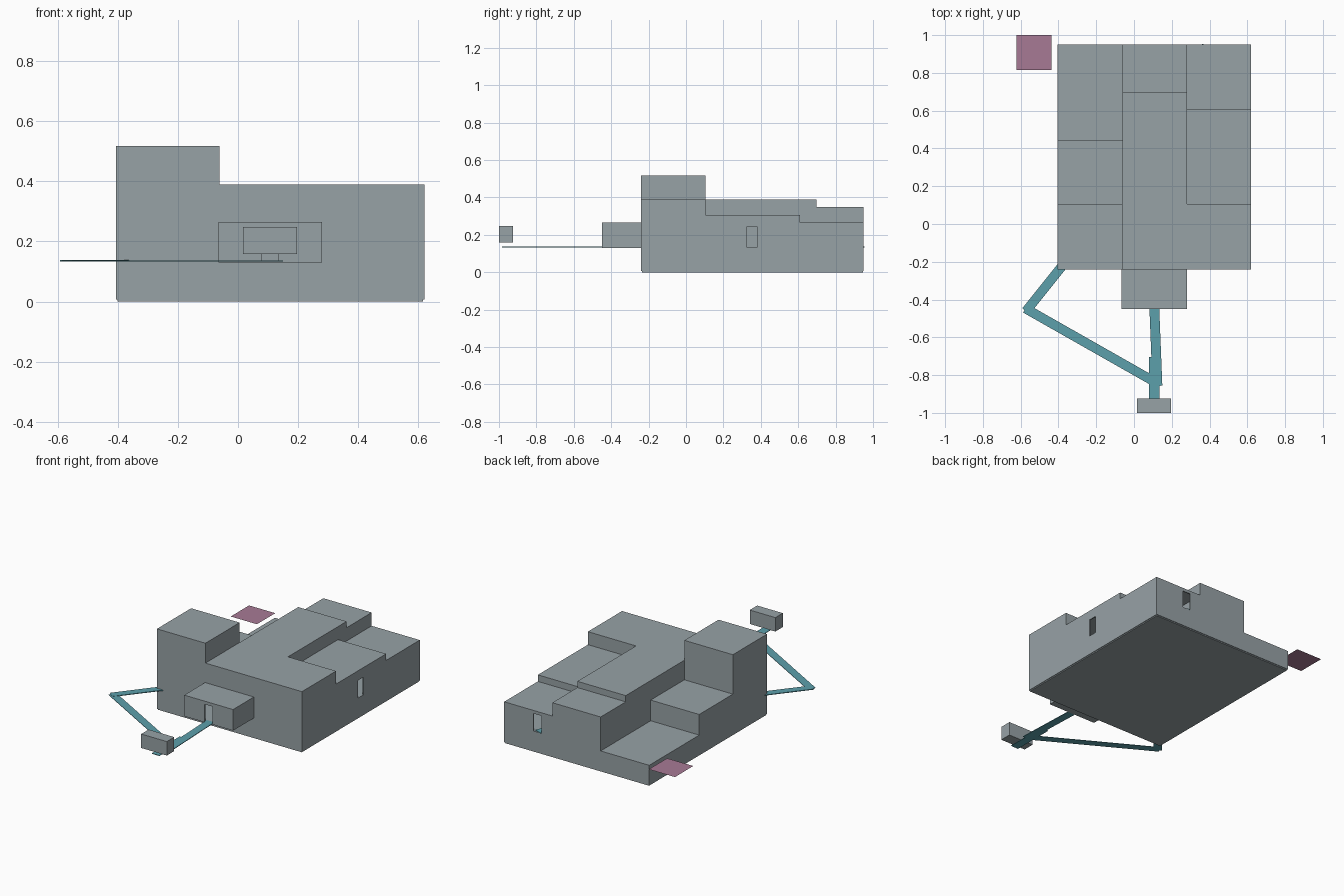
import bpy, bmesh
from mathutils import Vector

if "Cube" in bpy.data.objects:
    bpy.data.objects.remove(bpy.data.objects["Cube"])


def material(name, rgb):
    m = bpy.data.materials.new(name)
    m.diffuse_color = (*rgb, 1)
    m.use_nodes = True
    m.node_tree.nodes["Principled BSDF"].inputs["Base Color"].default_value = m.diffuse_color
    return m


GREY = material("stone_grey", (0.31, 0.36, 0.38))
TEAL = material("path_teal", (0.107, 0.35, 0.41))
PINK = material("marker_pink", (0.39, 0.195, 0.30))


def finish(name, bm, mat):
    me = bpy.data.meshes.new(name)
    bm.to_mesh(me)
    bm.free()
    me.materials.append(mat)
    ob = bpy.data.objects.new(name, me)
    bpy.context.collection.objects.link(ob)
    return ob


def inside(p, boxes):
    return any(all(b[a][0] < p[a] < b[a][1] for a in range(3)) for b in boxes)


def carved(name, solids, voids, mat):
    """Skin of the solid boxes minus the void boxes."""
    ax = []
    for a in range(3):
        vals = sorted({round(v, 4) for b in solids + voids for v in b[a]})
        ax.append([vals[0] - 1] + vals + [vals[-1] + 1])
    n = [len(v) - 1 for v in ax]

    def full(c):
        p = [(ax[a][c[a]] + ax[a][c[a] + 1]) / 2 for a in range(3)]
        return inside(p, solids) and not inside(p, voids)

    cells = {(i, j, k) for i in range(n[0]) for j in range(n[1])
             for k in range(n[2]) if full((i, j, k))}
    bm = bmesh.new()
    for c in cells:
        for a in range(3):
            u, v = (a + 1) % 3, (a + 2) % 3
            for s in (0, 1):
                nb = list(c)
                nb[a] += 2 * s - 1
                if tuple(nb) in cells:
                    continue
                ring = []
                for du, dv in ((0, 0), (1, 0), (1, 1), (0, 1)):
                    q = list(c)
                    q[a] += s
                    q[u] += du
                    q[v] += dv
                    ring.append(bm.verts.new([ax[t][q[t]] for t in range(3)]))
                bm.faces.new(ring if s else ring[::-1])
    bmesh.ops.remove_doubles(bm, verts=bm.verts, dist=0.0005)
    bmesh.ops.dissolve_limit(bm, angle_limit=0.01, verts=bm.verts, edges=bm.edges)
    return finish(name, bm, mat)


# Main building: stepped blocks in three columns
FLOOR, W = 0.133, 0.007
X0, X1, X2, X3 = -0.405, -0.062, 0.28, 0.62
Y0, Y1, Y2 = -0.24, 0.105, 0.95
B = 0.007
blocks = [
    ((X0, X1), (Y0, Y1), (B, 0.517)),       # tower
    ((X0, X1), (Y1, 0.445), (B, 0.265)),    # middle step
    ((X0, X1), (0.445, Y2), (B, 0.133)),    # low terrace
    ((X1, X2), (Y0, 0.697), (B, 0.39)),     # central hall
    ((X1, X2), (0.697, Y2), (B, 0.35)),     # rear hall
    ((X2, X3), (Y0, Y1), (B, 0.39)),        # front right wing
    ((X2, X3), (Y1, 0.61), (B, 0.307)),     # side room
    ((X2, X3), (0.61, Y2), (B, 0.265)),     # back room
    ((X0 + 0.004, X3 - 0.004), (Y0 + 0.004, Y2 - 0.004), (0, B)),  # footing
]
rooms = [
    ((X2 + W, X3 - W), (Y1 + W, 0.61 - W), (FLOOR, 0.30)),
    ((X2 + W, X3 - W), (0.61 + W, Y2 - W), (FLOOR, 0.258)),
    ((X3 - 2 * W, X3 + W), (0.325, 0.38), (FLOOR, 0.245)),   # side door
    ((0.358, 0.414), (Y2 - 2 * W, Y2 + W), (FLOOR, 0.245)),  # back door
]
carved("building", blocks, rooms, GREY)

# Raised entrance porch with a doorway
YP = -0.45
carved("entrance_porch",
       [((X1 - 0.003, X2), (YP, Y0), (0.13, 0.265))],
       [((X1 + W, X2 - W), (YP + W, Y0 - W), (FLOOR + 0.003, 0.258)),
        ((0.08, 0.135), (YP - W, YP + 2 * W), (FLOOR + 0.003, 0.245))], GREY)

# Floating sign box at the end of the path
carved("sign_box", [((0.016, 0.197), (-1.0, -0.925), (0.159, 0.248))], [], GREY)


# Thin walkway strips
def strip(name, start, end, width=0.054, thick=0.004, z=0.133):
    a, b = Vector((*start, z)), Vector((*end, z))
    d = (b - a).normalized()
    side = Vector((-d.y, d.x, 0)) * width / 2
    bm = bmesh.new()
    low = bm.faces.new([bm.verts.new(p) for p in
                        (a - side, b - side, b + side, a + side)])
    ext = bmesh.ops.extrude_face_region(bm, geom=[low])
    bmesh.ops.translate(bm, vec=(0, 0, thick), verts=[
        v for v in ext["geom"] if isinstance(v, bmesh.types.BMVert)])
    bmesh.ops.recalc_face_normals(bm, faces=bm.faces)
    return finish(name, bm, TEAL)


strip("path_to_door", (0.124, -0.857), (0.107, -0.43), 0.052)
strip("path_to_sign", (0.107, -0.985), (0.107, -0.705), 0.054, 0.0035)
strip("path_diagonal", (0.135, -0.85), (-0.575, -0.447), 0.050, 0.003)
strip("path_return", (-0.572, -0.462), (-0.372, -0.212), 0.050, 0.0045)
strip("path_back_door", (0.295, 0.72), (0.385, 0.945), 0.050)

# Flat square marker behind the left corner
bm = bmesh.new()
bm.faces.new([bm.verts.new((x, y, 0.135)) for x, y in
              ((-0.622, 0.815), (-0.437, 0.815), (-0.437, 1.0), (-0.622, 1.0))])
finish("square_marker", bm, PINK)
